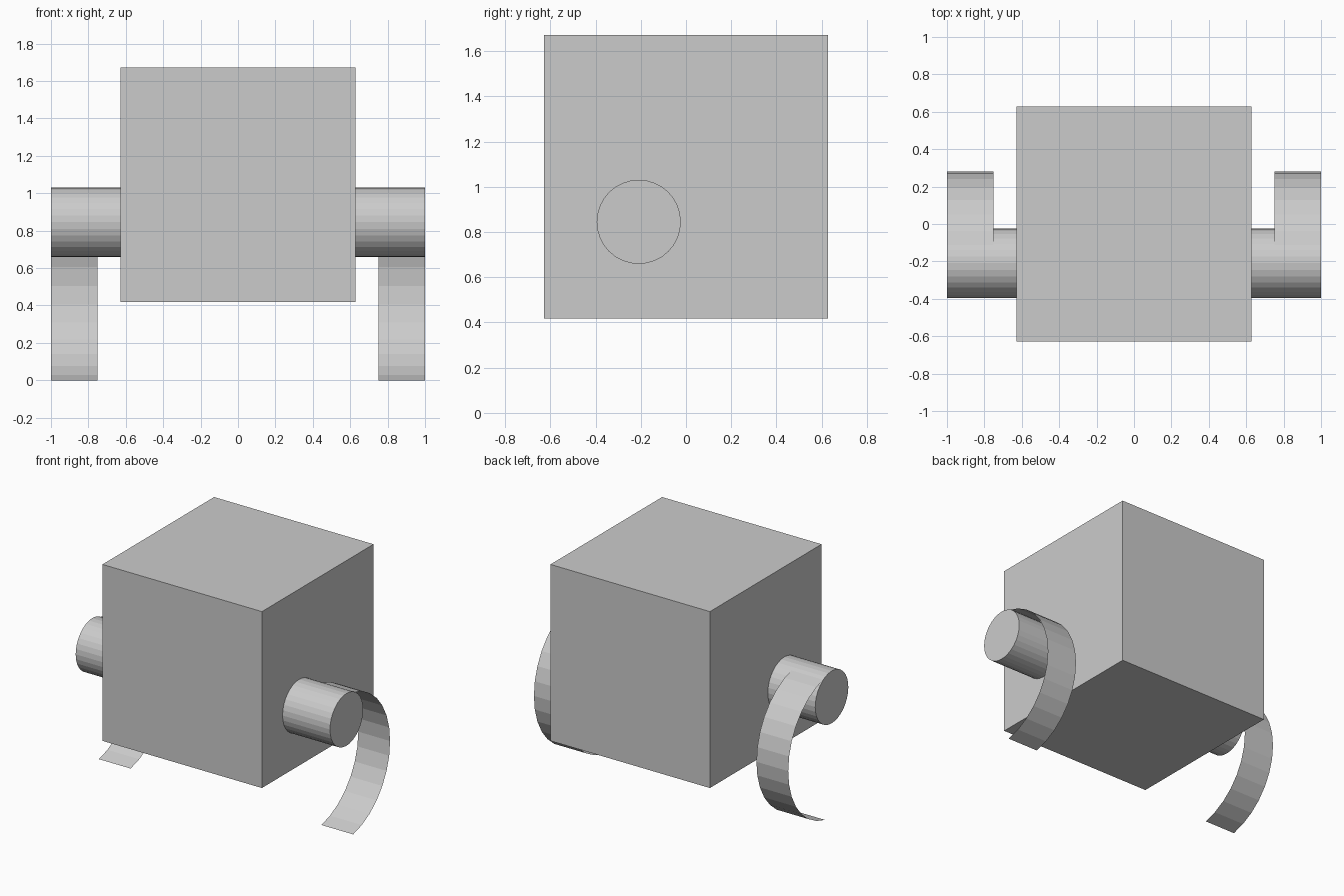
import bpy, bmesh, math
from mathutils import Matrix

if "Cube" in bpy.data.objects:
    bpy.data.objects.remove(bpy.data.objects["Cube"])

HALF = 0.627           # half width of the body
ARM_Y, ARM_Z, ARM_R = -0.209, 0.845, 0.186
LEG_Y, LEG_R = -0.235, 0.515
STEP = math.tau / 32
LEG_Z = LEG_R * math.cos(STEP)


def add_object(name, bm):
    mesh = bpy.data.meshes.new(name)
    bm.to_mesh(mesh)
    bm.free()
    obj = bpy.data.objects.new(name, mesh)
    bpy.context.collection.objects.link(obj)
    return obj


# Cube body
bm = bmesh.new()
bmesh.ops.create_cube(bm, size=2 * HALF, matrix=Matrix.Translation((0, 0, 0.418 + HALF)))
add_object("body", bm)

for side, label in ((1, "right"), (-1, "left")):
    # Round hub sticking out of the body side
    bm = bmesh.new()
    place = Matrix.Translation((side * (1 + HALF) / 2, ARM_Y, ARM_Z)) @ Matrix.Rotation(math.pi / 2, 4, 'Y')
    bmesh.ops.create_cone(bm, cap_ends=True, segments=32, radius1=ARM_R, radius2=ARM_R,
                          depth=1 - HALF, matrix=place)
    add_object(label + "_hub", bm)

    # Thin curved blade leg, a single sheet bent along an arc
    bm = bmesh.new()
    rows = []
    for k in range(-7, 8):
        y = LEG_Y + LEG_R * math.cos(k * STEP)
        z = LEG_Z + LEG_R * math.sin(k * STEP)
        rows.append([bm.verts.new((side * x, y, z)) for x in (0.75, 1.0)])
    for a, b in zip(rows, rows[1:]):
        bm.faces.new((a[0], a[1], b[1], b[0]))
    bm.normal_update()
    if bm.faces[:][7].normal.y < 0:
        bmesh.ops.reverse_faces(bm, faces=bm.faces[:])
    add_object(label + "_blade_leg", bm)
